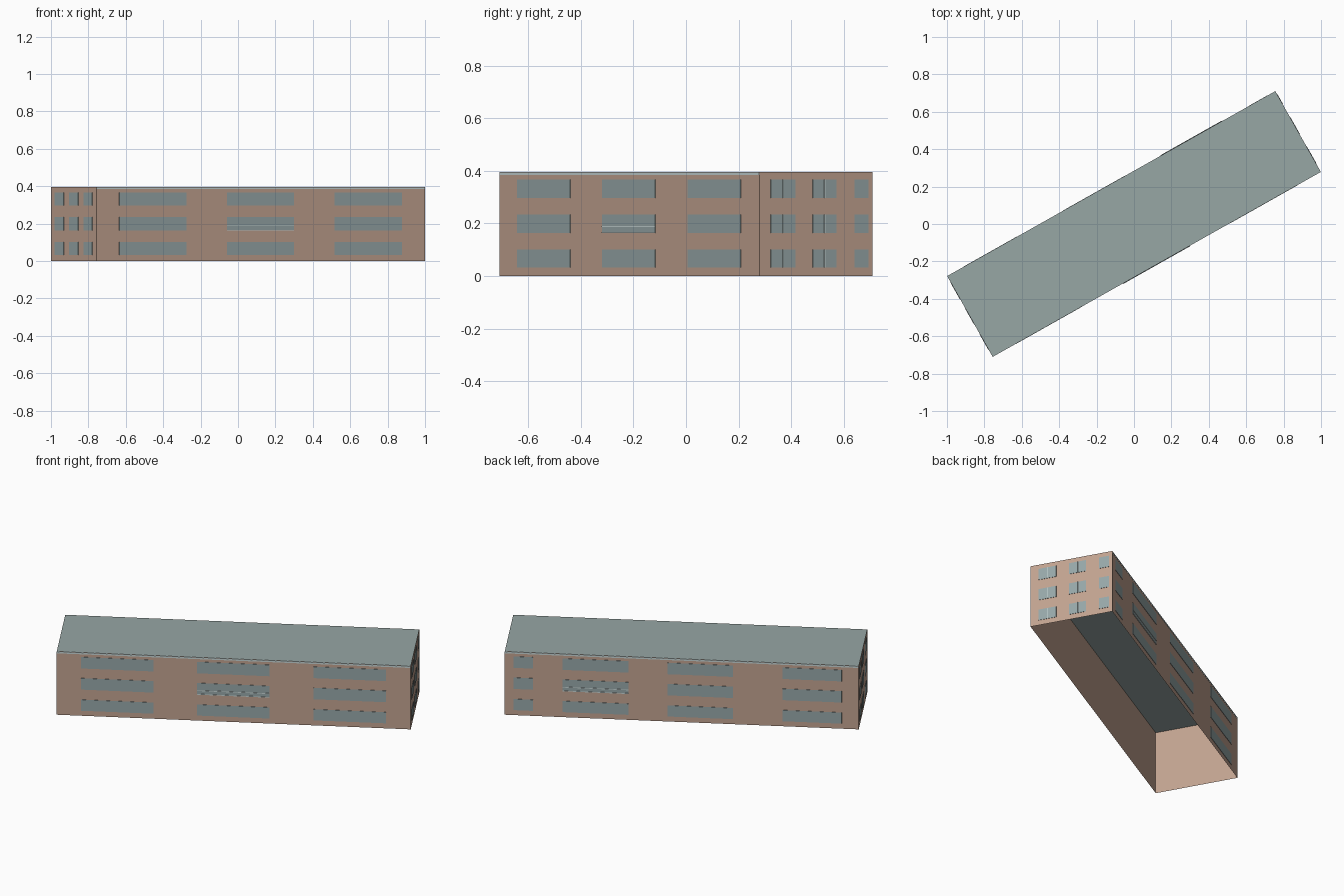
import bpy
import bmesh
import math
from mathutils import Vector, Matrix

if "Cube" in bpy.data.objects:
    bpy.data.objects.remove(bpy.data.objects["Cube"], do_unlink=True)

LENGTH, WIDTH, HEIGHT = 2.014, 0.494, 0.395
TURN = Matrix.Rotation(math.radians(29.4), 4, "Z")


def material(name, rgb):
    mat = bpy.data.materials.new(name)
    mat.use_nodes = True
    mat.diffuse_color = (*rgb, 1)
    mat.node_tree.nodes["Principled BSDF"].inputs["Base Color"].default_value = (*rgb, 1)
    return mat


brick = material("tan brick", (0.54, 0.365, 0.28))
slate = material("grey green roof", (0.31, 0.385, 0.375))
glass = material("blue grey glass", (0.31, 0.39, 0.395))
pale = material("pale trim", (0.58, 0.68, 0.68))


def finish(bm, name, mats):
    mesh = bpy.data.meshes.new(name)
    bm.transform(TURN)
    bm.to_mesh(mesh)
    bm.free()
    obj = bpy.data.objects.new(name, mesh)
    for mat in mats:
        mesh.materials.append(mat)
    bpy.context.collection.objects.link(obj)
    return obj


# Building shell, open underneath, with a flat roof
bm = bmesh.new()
bmesh.ops.create_cube(bm, size=1)
bmesh.ops.scale(bm, vec=(LENGTH, WIDTH, HEIGHT), verts=bm.verts)
bmesh.ops.translate(bm, vec=(0, 0, HEIGHT / 2), verts=bm.verts)
bm.normal_update()
for face in list(bm.faces):
    if face.normal.z < -0.5:
        bm.faces.remove(face)
    elif face.normal.z > 0.5:
        face.material_index = 1
finish(bm, "building_shell", [brick, slate])


class Side:
    """A wall, addressed by fractions along it from its left corner."""

    def __init__(self, name, corner, along, size):
        self.name, self.size = name, size
        self.along = Vector(along)
        self.normal = self.along.cross(Vector((0, 0, 1)))
        self.start = Vector((corner[0] * LENGTH / 2, corner[1] * WIDTH / 2, 0))

    def plate(self, bm, f0, f1, z0, z1, depth):
        """Thin box standing out from the wall, with no back face."""
        def ring(offset):
            return [bm.verts.new(self.start + self.along * f * self.size
                                 + self.normal * offset + Vector((0, 0, z)))
                    for f, z in ((f0, z0), (f1, z0), (f1, z1), (f0, z1))]
        back, front = ring(0), ring(depth)
        bm.faces.new(front)
        for i in range(4):
            j = (i + 1) % 4
            bm.faces.new((back[i], back[j], front[j], front[i]))


front = Side("front", (-1, -1), (1, 0, 0), LENGTH)
right_end = Side("right_end", (1, -1), (0, 1, 0), WIDTH)
back = Side("back", (1, 1), (-1, 0, 0), LENGTH)
left_end = Side("left_end", (-1, 1), (0, -1, 0), WIDTH)

ROWS = [(0.032, 0.101), (0.164, 0.235), (0.296, 0.367)]
COLUMNS = {
    front: [(0.069, 0.273), (0.397, 0.601), (0.725, 0.93)],
    right_end: [(0.1, 0.315), (0.47, 0.68), (0.84, 0.96)],
    back: [(0.025, 0.08), (0.163, 0.35), (0.46, 0.645), (0.785, 0.952)],
    left_end: [(0.08, 0.28), (0.4, 0.6), (0.72, 0.91)],
}

# Window bands on all four walls
for side, columns in COLUMNS.items():
    bm = bmesh.new()
    for f0, f1 in columns:
        for z0, z1 in ROWS:
            side.plate(bm, f0, f1, z0, z1, 0.002)
    finish(bm, side.name + "_windows", [glass])

# Pale strip under the roof edge
for side in (front, back):
    bm = bmesh.new()
    side.plate(bm, 0, 1, HEIGHT - 0.011, HEIGHT - 0.001, 0.001)
    finish(bm, side.name + "_roof_trim", [pale])

# Slim rails across one middle window of each long wall
for side in (front, back):
    bm = bmesh.new()
    f0, f1 = COLUMNS[side][1]
    for z in (0.165, 0.188):
        side.plate(bm, f0, f1, z - 0.002, z + 0.002, 0.004)
    finish(bm, side.name + "_rails", [pale])

# Slim upright bars on the end windows
bm = bmesh.new()
for f0, f1 in COLUMNS[right_end][:2]:
    middle = (f0 + f1) / 2
    for z0, z1 in ROWS:
        right_end.plate(bm, middle - 0.004, middle + 0.004, z0, z1, 0.003)
finish(bm, "right_end_window_bars", [pale])
